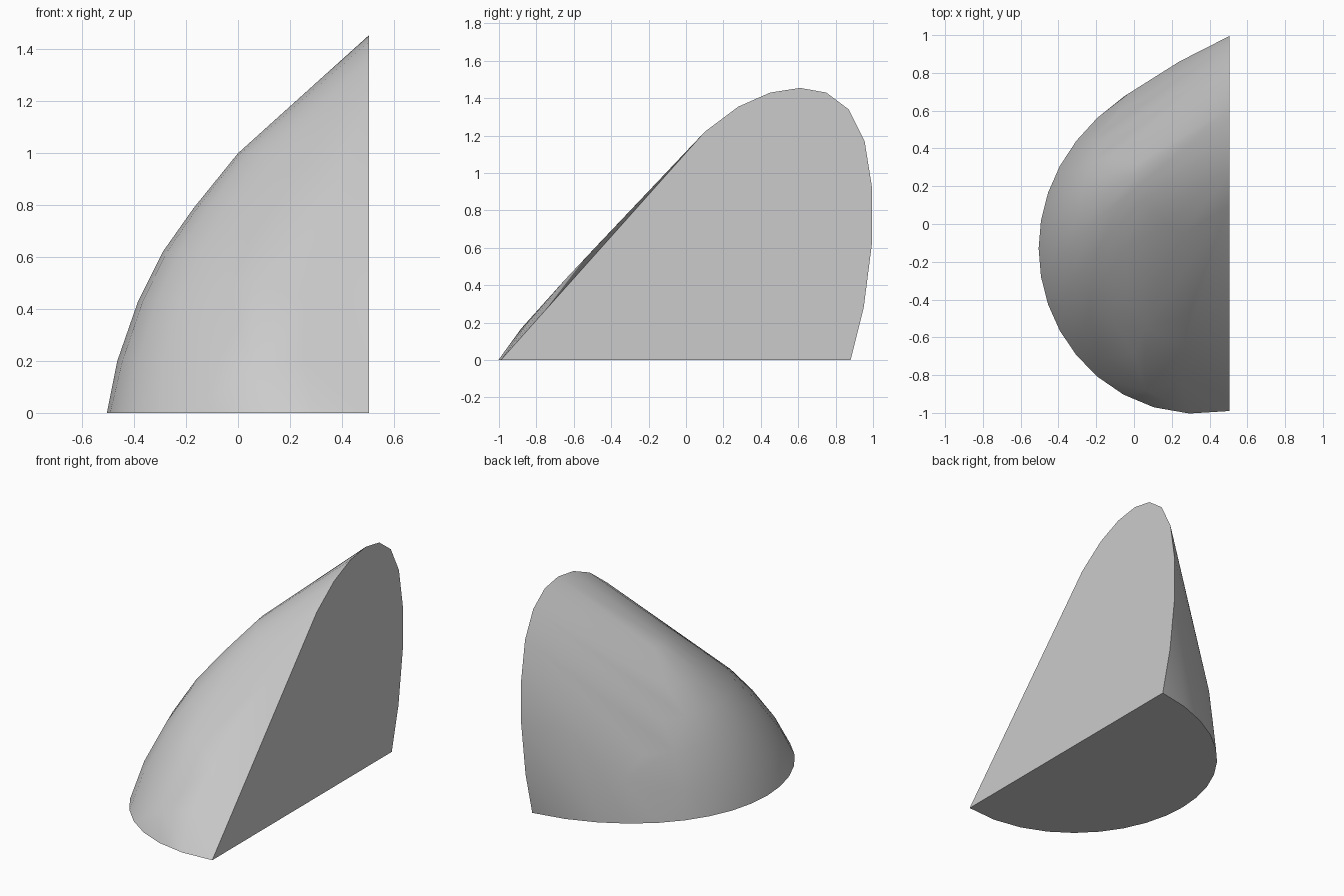
import bpy
import bmesh
from math import radians, sqrt
from mathutils import Vector

# Remove the default cube only
default_cube = bpy.data.objects.get("Cube")
if default_cube:
    bpy.data.objects.remove(default_cube, do_unlink=True)

FLAT_X = 0.505         # plane of the upright flat side
FRONT_Y = -0.99        # front corner on the ground
FRONT_SLOPE = 1.12     # steepness of the straight front edge


def make_material(name, color):
    material = bpy.data.materials.new(name)
    material.use_nodes = True
    material.diffuse_color = color
    material.node_tree.nodes["Principled BSDF"].inputs["Base Color"].default_value = color
    return material


def level_outline(z, tip_x, tip_y, back_y, steps, with_ends=False):
    """Conic outline at one height: round at the ground, sharper higher up."""
    front_y = FRONT_Y + z / FRONT_SLOPE
    middle = (front_y + back_y) / 2
    half_width = (back_y - front_y) / 2
    roundness = 1.075 - 1.38 * z * z
    last = steps if with_ends else steps - 1
    points = []
    for i in range(-last, last + 1):
        t = (i / steps) ** 2
        spread = sqrt((1 + roundness) * t - roundness * t * t)
        side = -1 if i < 0 else 1
        x = tip_x + (FLAT_X - tip_x) * t
        y = tip_y + (middle - tip_y) * t * t + side * half_width * spread
        points.append(Vector((x, y, z)))
    return points


def side_outline():
    """Leaning rounded arch that bounds the upright flat side (y, z)."""
    profile = [(.1, 1.22), (.28, 1.355), (.45, 1.43), (.61, 1.455),
               (.75, 1.43), (.87, 1.34), (.955, 1.17), (.995, .92),
               (.995, .63), (.95, .28)]
    return [Vector((FLAT_X, y, z)) for y, z in profile]


def shell_points():
    """Stacked level outlines of the bulging shell, plus its fullest spots."""
    levels = [(.2, -.465, -.08, .93), (.43, -.385, 0, .969),
              (.62, -.29, .08, .993), (.79, -.17, .16, .995),
              (1, 0, .253, .982)]
    points = []
    for level in levels:
        points += level_outline(*level, steps=7)
    fullest = [(.06, -.88, .17), (0, -.69, .347), (.06, -.55, .52),
               (-.03, .69, .3), (.24, .86, .6)]
    return points + [Vector(p) for p in fullest]


def build_hull(name, points, material):
    """Wrap the guide points in one tight convex skin."""
    bm = bmesh.new()
    for point in points:
        bm.verts.new(point)
    result = bmesh.ops.convex_hull(bm, input=bm.verts[:])
    unused = {v for v in result["geom_interior"] + result["geom_unused"]
              if isinstance(v, bmesh.types.BMVert) and v.is_valid and not v.link_faces}
    bmesh.ops.delete(bm, geom=list(unused), context="VERTS")
    # Merge the triangles of each flat side into a single face
    bmesh.ops.dissolve_limit(bm, angle_limit=radians(0.5),
                             verts=bm.verts[:], edges=bm.edges[:])
    bmesh.ops.recalc_face_normals(bm, faces=bm.faces[:])
    mesh = bpy.data.meshes.new(name)
    bm.to_mesh(mesh)
    bm.free()
    mesh.materials.append(material)
    obj = bpy.data.objects.new(name, mesh)
    bpy.context.collection.objects.link(obj)
    return obj


# Curved wedge body
grey = make_material("light_grey", (0.6, 0.6, 0.6, 1))
ground_outline = level_outline(0, -.505, -.13, .88, steps=9, with_ends=True)
wedge = build_hull("curved_wedge",
                   ground_outline + side_outline() + shell_points(), grey)

# Smooth shell with crisp borders around the flat sides
bpy.ops.object.select_all(action="DESELECT")
wedge.select_set(True)
bpy.context.view_layer.objects.active = wedge
bpy.ops.object.shade_smooth_by_angle(angle=radians(40))
